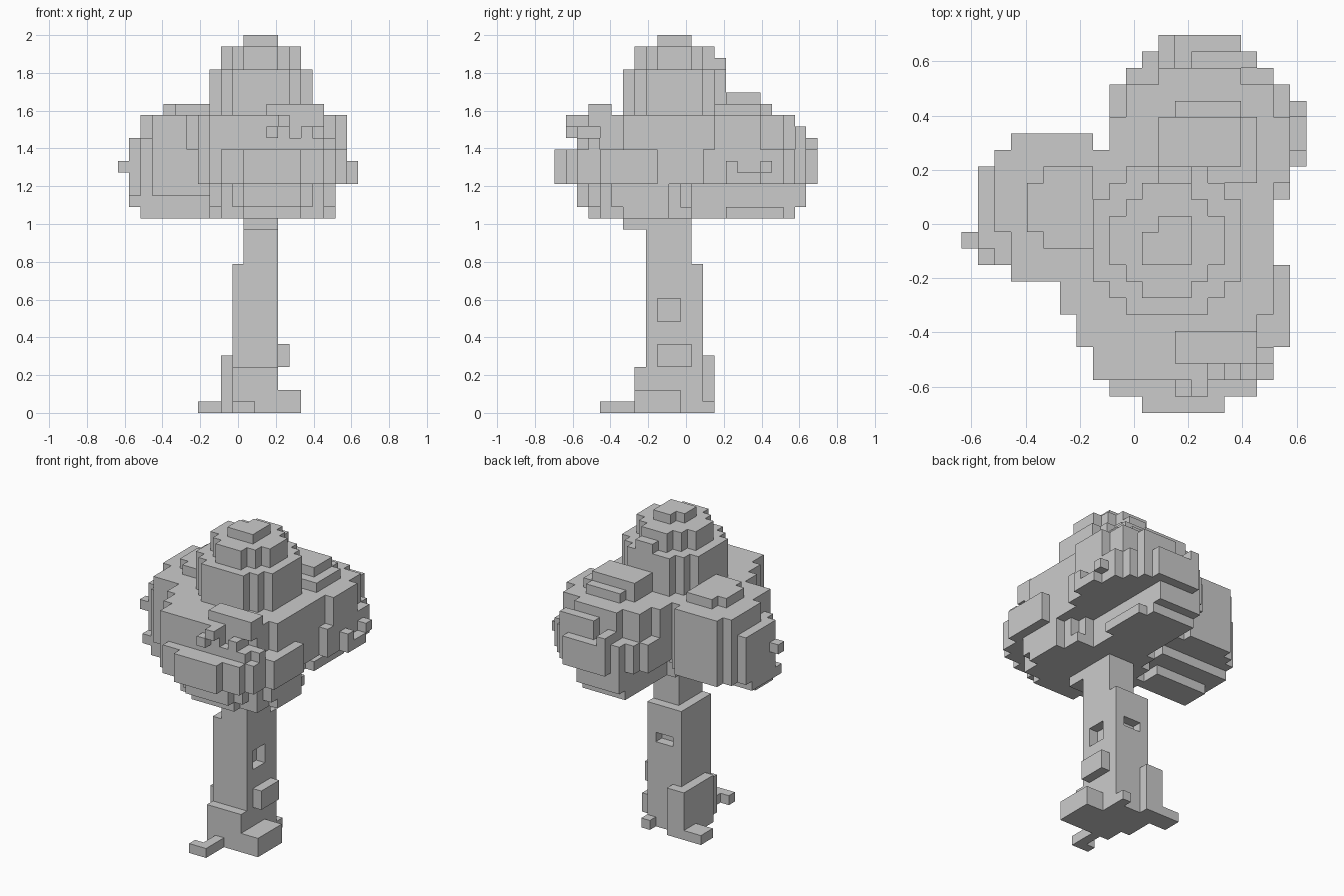
import bpy
import bmesh
from mathutils import Vector

CELL = 2 / 33  # the model is 33 cells tall

old = bpy.data.objects.get("Cube")
if old:
    bpy.data.objects.remove(old, do_unlink=True)

grey = bpy.data.materials.new("plain grey")
grey.use_nodes = True
colour = (0.6, 0.6, 0.6, 1)
grey.diffuse_color = colour
grey.node_tree.nodes["Principled BSDF"].inputs["Base Color"].default_value = colour


def box(x0, x1, y0, y1, z0, z1):
    """Cells of a rectangular block."""
    return {(i, j, k) for i in range(x0, x1) for j in range(y0, y1) for k in range(z0, z1)}


def disc(x0, x1, y0, y1, z0, z1):
    """Cells of a stepped elliptical tier filling the given bounds."""
    cx, cy, rx, ry = (x0 + x1) / 2, (y0 + y1) / 2, (x1 - x0) / 2, (y1 - y0) / 2
    return {(i, j, k) for i, j, k in box(x0, x1, y0, y1, z0, z1)
            if ((i + 0.5 - cx) / rx) ** 2 + ((j + 0.5 - cy) / ry) ** 2 <= 1.05}


def build(name, cells):
    """Skin a set of cells with its outer faces and merge the flat areas."""
    bm = bmesh.new()
    corners = {}

    def vert(p):
        key = tuple(round(c) for c in p)
        if key not in corners:
            x, y, z = key
            corners[key] = bm.verts.new(((x - 0.5) * CELL, (y - 0.5) * CELL, z * CELL))
        return corners[key]

    half = Vector((0.5, 0.5, 0.5))
    for cell in sorted(cells):
        for axis in range(3):
            for sign in (-1, 1):
                n = Vector((0, 0, 0))
                n[axis] = sign
                if tuple(round(a + b) for a, b in zip(cell, n)) in cells:
                    continue
                u = Vector((0, 0, 0))
                u[(axis + 1) % 3] = 0.5
                v = n.cross(u)
                mid = Vector(cell) + half + n / 2
                bm.faces.new([vert(mid + d) for d in (-u - v, u - v, u + v, v - u)])
    bmesh.ops.dissolve_limit(bm, angle_limit=0.01, verts=bm.verts, edges=bm.edges)
    mesh = bpy.data.meshes.new(name)
    bm.to_mesh(mesh)
    bm.free()
    mesh.materials.append(grey)
    obj = bpy.data.objects.new(name, mesh)
    bpy.context.collection.objects.link(obj)


# Trunk: tall shaft, narrower neck and ledge, two small hollows
trunk = box(0, 4, -3, 2, 0, 13) | box(1, 4, -3, 1, 13, 17) | box(1, 4, -5, -3, 16, 17)
trunk -= box(3, 4, -2, 0, 8, 10)
trunk -= box(1, 3, 1, 2, 9, 10)
build("trunk", trunk)

# Roots and knot around the base
build("front_root", box(0, 4, -4, -3, 0, 4) | box(1, 2, -6, -4, 0, 1) | box(0, 2, -7, -6, 0, 1))
build("left_root", box(4, 6, -4, 0, 0, 2))
build("right_root", box(-1, 1, -2, 3, 0, 5) | box(-3, -1, 1, 3, 0, 1))
build("back_root", box(3, 4, 2, 3, 0, 1))
build("trunk_knot", box(4, 5, -2, 1, 4, 6))

# Front leaf clump: narrow base, wide middle, upper tier cut back and ragged at one corner
front = disc(-2, 9, -8, 2, 17, 18) | disc(-2, 9, -9, 2, 18, 20)
front |= disc(-3, 10, -11, 3, 20, 26)
front -= box(-3, 10, -11, -9, 23, 26) | box(9, 10, -9, 3, 23, 26)
front -= box(8, 9, -9, -5, 23, 26) | box(5, 8, -9, -8, 24, 26) | box(7, 8, -8, -7, 24, 25)
front -= box(9, 10, -2, 3, 20, 23)
front |= box(-4, -3, -5, -3, 23, 26) | box(3, 8, -8, -6, 26, 27)
front |= box(3, 4, -10, -9, 24, 25) | box(4, 5, -10, -9, 25, 26)
front |= box(6, 7, -9, -8, 24, 25) | box(8, 9, -8, -7, 23, 24)
build("front_leaves", front)

# Back leaf clump
back = box(1, 6, 0, 10, 17, 18) | box(1, 6, 0, 11, 18, 20) | box(6, 7, 4, 9, 17, 18)
back |= disc(-1, 10, -1, 12, 20, 23) | disc(-1, 10, 0, 10, 23, 26)
back |= box(4, 8, 10, 11, 23, 25) | box(2, 3, 10, 12, 23, 24)
back |= box(2, 8, 3, 7, 26, 27) | box(3, 7, 7, 8, 26, 27) | box(2, 7, 4, 7, 27, 28)
back |= box(10, 11, 4, 5, 20, 22) | box(10, 11, 5, 7, 20, 21) | box(10, 11, 7, 8, 21, 22)
build("back_leaves", back)

# Right leaf clump
side = box(-8, -2, -2, 1, 17, 18) | box(-9, -1, -2, 3, 18, 19)
side |= disc(-9, 0, -3, 6, 19, 26)
side -= box(-9, -8, -3, 6, 24, 26) | box(-8, -7, -3, 0, 24, 26)
side |= box(-6, -2, 0, 3, 26, 27) | box(-5, -2, -1, 4, 26, 27)
side |= box(-10, -9, -1, 0, 21, 22)
build("right_leaves", side)

# Crown
crown = box(0, 4, -5, 3, 17, 20) | disc(-2, 7, -5, 4, 20, 30)
crown |= disc(-1, 6, -4, 3, 30, 32) | box(2, 4, 3, 4, 30, 31)
crown |= box(1, 4, -2, 0, 32, 33) | box(2, 4, 0, 1, 32, 33)
build("crown_leaves", crown)
